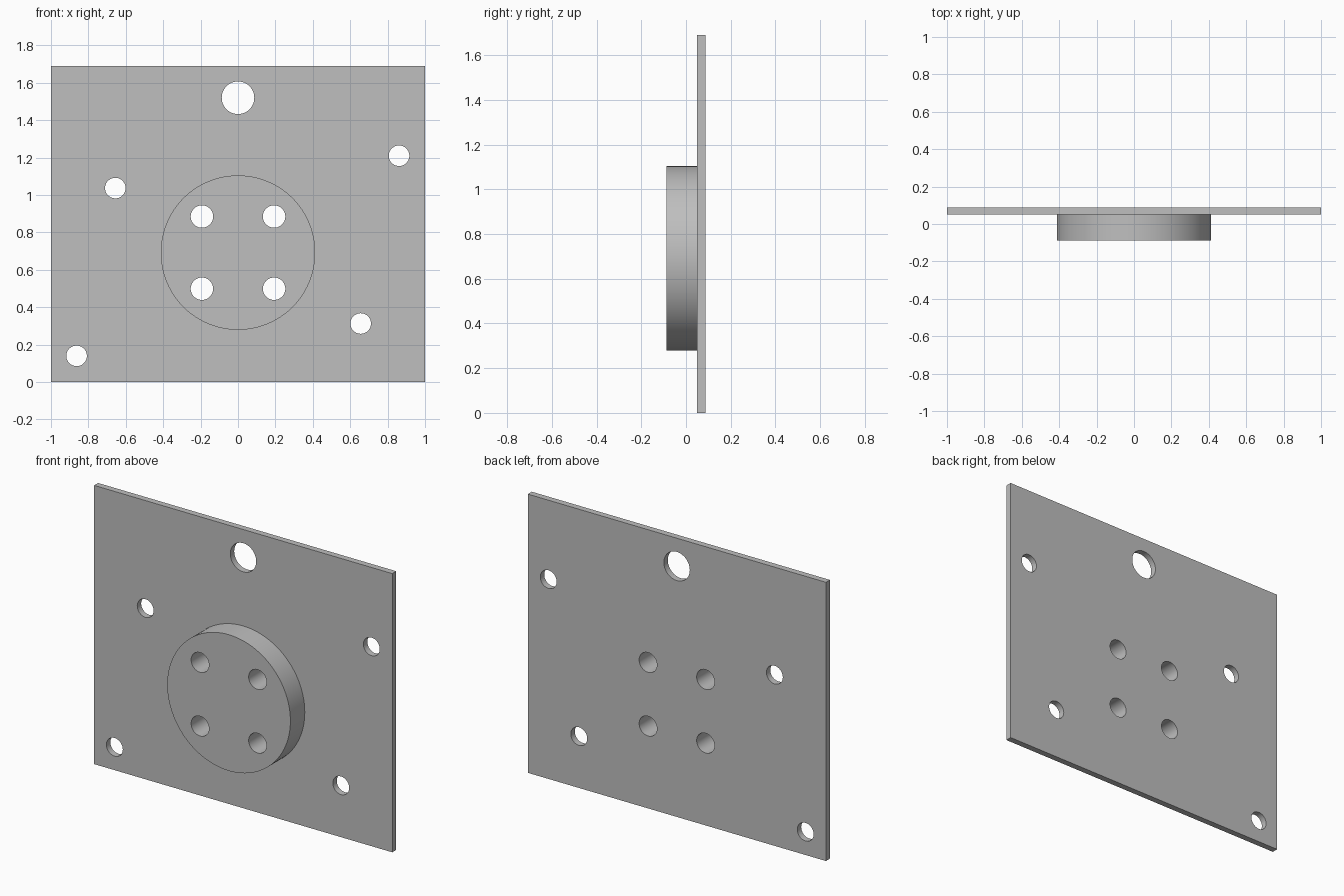
import bpy
import math

cube = bpy.data.objects.get("Cube")
if cube:
    bpy.data.objects.remove(cube, do_unlink=True)

# Main dimensions
HEIGHT = 1.69
BACK, SEAM, FRONT = 0.088, 0.05, -0.088
DISC_Z, DISC_R = 0.692, 0.413

steel = bpy.data.materials.new("grey_steel")
steel.use_nodes = True
steel.diffuse_color = (0.52, 0.52, 0.52, 1)
steel.node_tree.nodes["Principled BSDF"].inputs["Base Color"].default_value = (0.52, 0.52, 0.52, 1)


def cylinder(name, x, z, radius, y0, y1, sides):
    """Cylinder lying along y between y0 and y1."""
    bpy.ops.mesh.primitive_cylinder_add(
        vertices=sides, radius=radius, depth=y1 - y0,
        location=(x, (y0 + y1) / 2, z), rotation=(math.pi / 2, 0, 0))
    obj = bpy.context.object
    obj.name = name
    bpy.ops.object.transform_apply(location=False, rotation=True, scale=True)
    return obj


def drill(target, holes):
    """Cut round through holes given as (x, z, radius)."""
    for x, z, radius in holes:
        cutter = cylinder("hole_cutter", x, z, radius, -0.3, 0.3, 48)
        cutter.hide_render = True
        bpy.ops.object.select_all(action='DESELECT')
        target.select_set(True)
        bpy.context.view_layer.objects.active = target
        mod = target.modifiers.new("hole", 'BOOLEAN')
        mod.operation = 'DIFFERENCE'
        mod.solver = 'EXACT'
        mod.object = cutter
        bpy.ops.object.modifier_apply(modifier=mod.name)
        bpy.data.objects.remove(cutter, do_unlink=True)


def finish(obj):
    obj.data.materials.clear()
    obj.data.materials.append(steel)
    bpy.ops.object.select_all(action='DESELECT')
    obj.select_set(True)
    bpy.context.view_layer.objects.active = obj
    bpy.ops.object.shade_smooth_by_angle(angle=math.radians(30))


# Four bolt holes shared by plate and disc
bolt_holes = [(sx * 0.193, DISC_Z + sz * 0.193, 0.06) for sx in (-1, 1) for sz in (-1, 1)]

# Hanging hole and four outer fixing holes
plate_holes = [(0, 1.52, 0.087)]
plate_holes += [(x, z, 0.055) for x, z in
                ((0.861, 1.21), (-0.656, 1.037), (0.656, 0.313), (-0.863, 0.14))]

# Back plate
bpy.ops.mesh.primitive_cube_add(size=1, location=(0, (BACK + SEAM) / 2, HEIGHT / 2))
plate = bpy.context.object
plate.name = "back_plate"
plate.scale = (2, BACK - SEAM, HEIGHT)
bpy.ops.object.transform_apply(location=False, rotation=False, scale=True)
drill(plate, plate_holes + bolt_holes)
finish(plate)

# Round boss on the front
disc = cylinder("round_boss", 0, DISC_Z, DISC_R, FRONT, SEAM, 96)
drill(disc, bolt_holes)
finish(disc)
